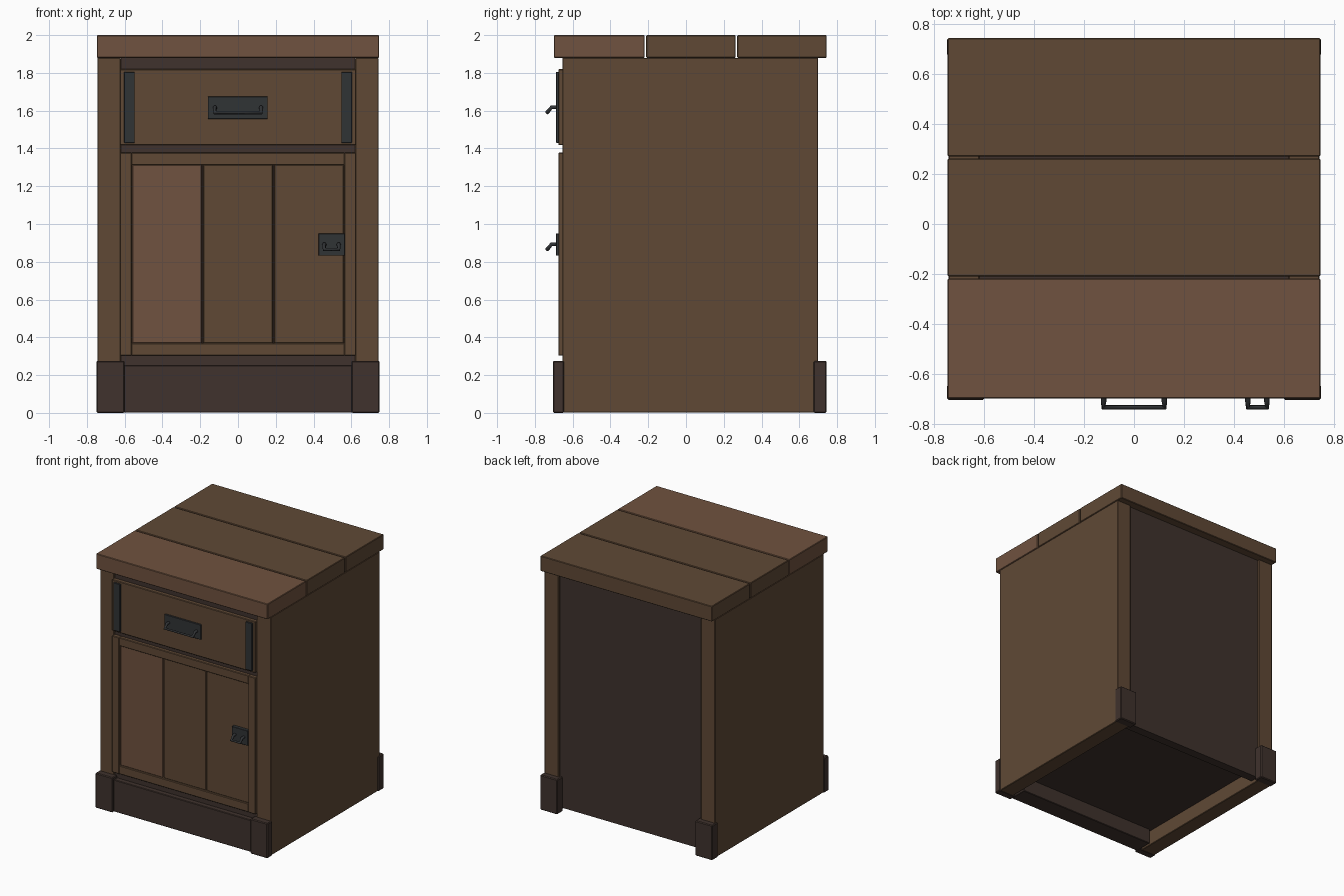
import bpy, bmesh

if "Cube" in bpy.data.objects:
    bpy.data.objects.remove(bpy.data.objects["Cube"])


def material(name, rgb):
    m = bpy.data.materials.new(name)
    m.diffuse_color = (*rgb, 1)
    m.use_nodes = True
    m.node_tree.nodes["Principled BSDF"].inputs["Base Color"].default_value = m.diffuse_color
    return m


WOOD = material("wood", (0.115, 0.066, 0.036))
LIGHT = material("light_wood", (0.16, 0.085, 0.05))
DARK = material("dark_wood", (0.05, 0.032, 0.026))
IRON = material("iron", (0.03, 0.033, 0.036))


def box(name, x, y, z, mat, bevel=0.004):
    """Box from (min, max) pairs, with narrow chamfered edges."""
    bm = bmesh.new()
    bmesh.ops.create_cube(bm, size=1)
    for v in bm.verts:
        v.co = [lo + (c + 0.5) * (hi - lo) for c, (lo, hi) in zip(v.co, (x, y, z))]
    if bevel:
        bmesh.ops.bevel(bm, geom=bm.edges[:], offset=bevel, segments=1, affect='EDGES')
    me = bpy.data.meshes.new(name)
    bm.to_mesh(me)
    bm.free()
    me.materials.append(mat)
    ob = bpy.data.objects.new(name, me)
    bpy.context.collection.objects.link(ob)
    return ob


def pair(name, x, y, z, mat, bevel=0.004):
    """The same box on the right and the left."""
    box(name + "_right", x, y, z, mat, bevel)
    box(name + "_left", (-x[1], -x[0]), y, z, mat, bevel)


def handle(name, cx, half, z, plate_x, plate_z):
    """Iron back plate with a bent pull bar."""
    box(name + "_plate", plate_x, (-0.688, -0.66), plate_z, IRON, 0.002)
    cu = bpy.data.curves.new(name + "_bar", 'CURVE')
    cu.dimensions = '3D'
    cu.bevel_depth = 0.011
    cu.bevel_resolution = 1
    cu.use_fill_caps = True
    side = [(-0.68, z), (-0.712, z), (-0.735, z - 0.028)]
    pts = [(cx - half, y, h) for y, h in side] + [(cx + half, y, h) for y, h in side[::-1]]
    sp = cu.splines.new('POLY')
    sp.points.add(len(pts) - 1)
    for p, co in zip(sp.points, pts):
        p.co = (*co, 1)
    cu.materials.append(IRON)
    bpy.context.collection.objects.link(bpy.data.objects.new(name + "_bar", cu))


# Top planks with open gaps
for i, y in enumerate([(-0.70, -0.219), (-0.211, 0.263), (0.271, 0.745)]):
    box(f"top_plank_{i + 1}", (-0.747, 0.747), y, (1.88, 2.0), WOOD if i else LIGHT)

# Carcass: thick sides, recessed back, raised floor, front frame
pair("side_panel", (0.62, 0.744), (-0.655, 0.70), (0.002, 1.88), WOOD)
box("back_panel", (-0.62, 0.62), (0.61, 0.68), (0.03, 1.88), DARK, 0)
box("floor_panel", (-0.62, 0.62), (-0.6, 0.62), (0.12, 0.16), DARK, 0)
box("front_frame", (-0.62, 0.62), (-0.645, -0.54), (0.12, 1.88), DARK, 0)
box("inner_top", (-0.62, 0.62), (-0.6, 0.62), (1.84, 1.88), DARK, 0)

# Base: corner feet and kick board
pair("front_foot", (0.60, 0.75), (-0.705, -0.645), (0, 0.275), DARK, 0.006)
pair("back_foot", (0.60, 0.75), (0.675, 0.745), (0, 0.275), DARK, 0.006)
box("kick_board", (-0.605, 0.605), (-0.685, -0.54), (0.002, 0.253), DARK)

# Drawer with iron straps
box("drawer_front", (-0.625, 0.625), (-0.676, -0.63), (1.417, 1.82), WOOD)
pair("drawer_strap", (0.547, 0.603), (-0.688, -0.66), (1.43, 1.805), IRON, 0.002)

# Door: frame and three planks
pair("door_stile", (0.562, 0.625), (-0.676, -0.63), (0.303, 1.378), WOOD)
for name, z in (("door_bottom_rail", (0.303, 0.37)), ("door_top_rail", (1.312, 1.378))):
    box(name, (-0.564, 0.564), (-0.673, -0.63), z, WOOD)
for i in range(3):
    x = -0.564 + i * 0.376
    box(f"door_plank_{i + 1}", (x + 0.002, x + 0.374), (-0.662, -0.63), (0.368, 1.314),
        WOOD if i else LIGHT, 0.005)

# Pulls
handle("drawer_pull", 0.0, 0.122, 1.618, (-0.16, 0.157), (1.557, 1.675))
handle("door_pull", 0.495, 0.038, 0.893, (0.427, 0.566), (0.832, 0.95))
